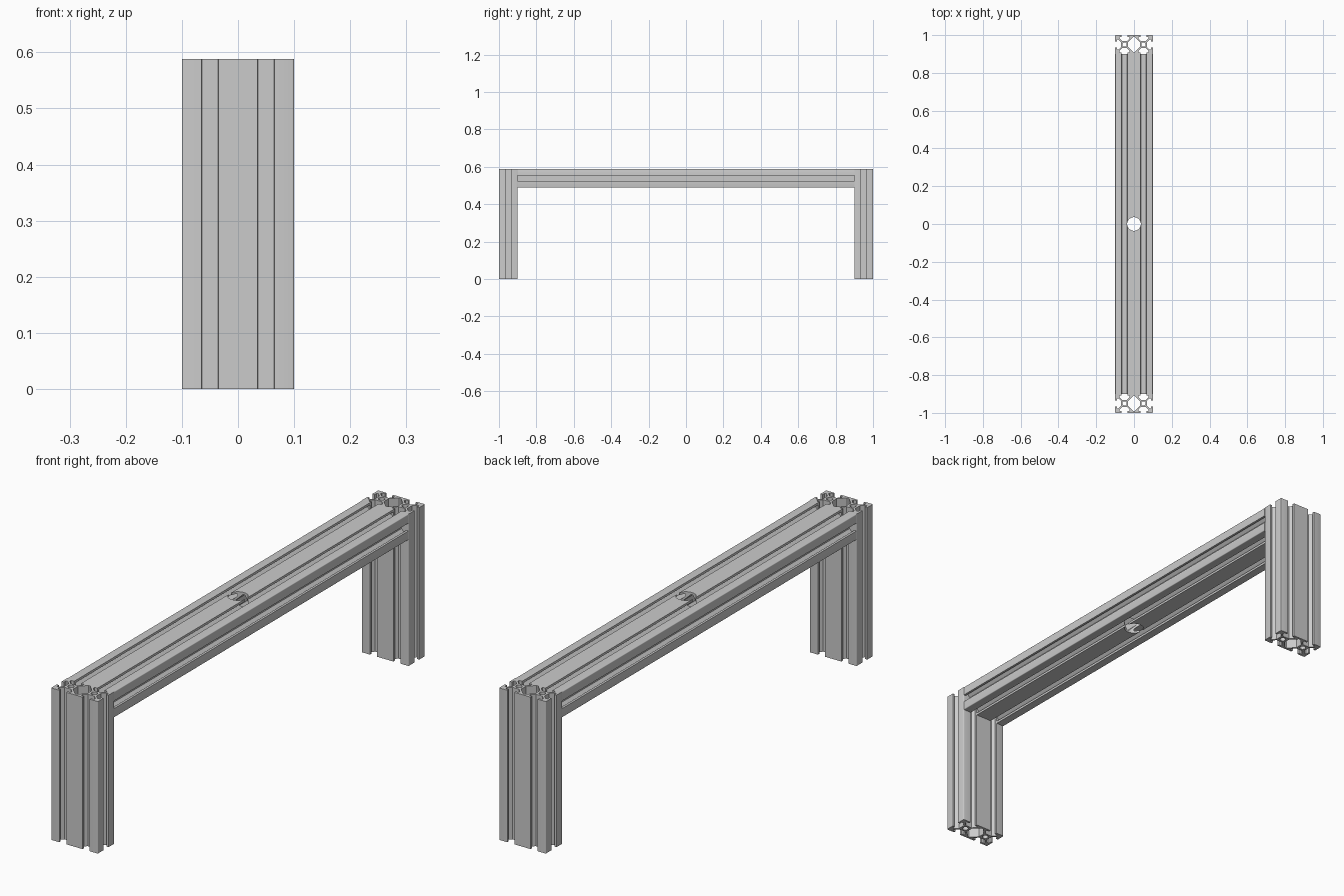
import bpy, bmesh
from math import sin, cos, pi, radians
from mathutils import Matrix

if "Cube" in bpy.data.objects:
    bpy.data.objects.remove(bpy.data.objects["Cube"])

MM = 0.005          # one profile millimetre in model units
HEIGHT = 0.588
SIZE = 0.1          # short side of the profile


def arc(cx, cy, r, a0, a1, n):
    return [(cx + r * cos(a0 + (a1 - a0) * i / n),
             cy + r * sin(a0 + (a1 - a0) * i / n)) for i in range(n + 1)]


def slot(cx, angle):
    # T-slot drawn facing +y, then turned about the cell centre
    half = [(3, 10), (3, 8.2), (5.5, 8.2), (5.5, 6.56), (2.84, 3.9)]
    pts = half + [(-x, y) for x, y in reversed(half)]
    c, s = cos(angle), sin(angle)
    return [(cx + x * c - y * s, x * s + y * c) for x, y in pts]


def corner(sx, sy, a0):
    r = 0.6
    return arc(sx * (20 - r), sy * (10 - r), r, a0, a0 + pi / 2, 3)


def profile_loops():
    outer = (slot(-10, pi) + slot(10, pi) + corner(1, -1, -pi / 2)
             + slot(10, -pi / 2) + corner(1, 1, 0)
             + slot(10, 0) + slot(-10, 0) + corner(-1, 1, pi / 2)
             + slot(-10, pi / 2) + corner(-1, -1, pi))
    cavity = [(6.1, -2.84), (6.1, 2.84), (0.74, 8.2), (-0.74, 8.2),
              (-6.1, 2.84), (-6.1, -2.84), (-0.74, -8.2), (0.74, -8.2)]
    bores = [arc(s * 10, 0, 2.3, 0, 2 * pi, 32)[:-1] for s in (-1, 1)]
    return [outer, cavity] + bores


def extrusion(name, length, matrix):
    bm = bmesh.new()
    edges = []
    for loop in profile_loops():
        vs = [bm.verts.new((x * MM, y * MM, -length / 2)) for x, y in loop]
        edges += [bm.edges.new((vs[i - 1], vs[i])) for i in range(len(vs))]
    bmesh.ops.triangle_fill(bm, edges=edges, use_beauty=True)
    ext = bmesh.ops.extrude_face_region(bm, geom=bm.faces[:],
                                        use_keep_orig=True)
    top = [g for g in ext["geom"] if isinstance(g, bmesh.types.BMVert)]
    bmesh.ops.translate(bm, verts=top, vec=(0, 0, length))
    bmesh.ops.recalc_face_normals(bm, faces=bm.faces[:])
    bm.transform(matrix)
    me = bpy.data.meshes.new(name)
    bm.to_mesh(me)
    bm.free()
    ob = bpy.data.objects.new(name, me)
    bpy.context.collection.objects.link(ob)
    return ob


def activate(ob):
    bpy.ops.object.select_all(action='DESELECT')
    ob.select_set(True)
    bpy.context.view_layer.objects.active = ob


# Upright legs
parts = [extrusion(n, HEIGHT, Matrix.Translation((0, y, HEIGHT / 2)))
         for n, y in (("front_leg", -0.95), ("back_leg", 0.95))]

# Cross beam lying between the legs
beam_z = HEIGHT - SIZE / 2
beam = extrusion("cross_beam", 1.8, Matrix.Translation((0, 0, beam_z))
                 @ Matrix.Rotation(radians(90), 4, 'X'))
parts.append(beam)

# Round hole through the middle of the beam
bpy.ops.mesh.primitive_cylinder_add(vertices=48, radius=0.036, depth=0.3,
                                    location=(0, 0, beam_z))
cutter = bpy.context.object
cutter.name = "hole_cutter"
cutter.hide_render = True
activate(beam)
mod = beam.modifiers.new("hole", 'BOOLEAN')
mod.operation = 'DIFFERENCE'
mod.solver = 'EXACT'
mod.object = cutter
bpy.ops.object.modifier_apply(modifier=mod.name)
bpy.data.objects.remove(cutter, do_unlink=True)

# Smooth the round surfaces only
for ob in parts:
    activate(ob)
    bpy.ops.object.shade_smooth_by_angle(angle=radians(31))
